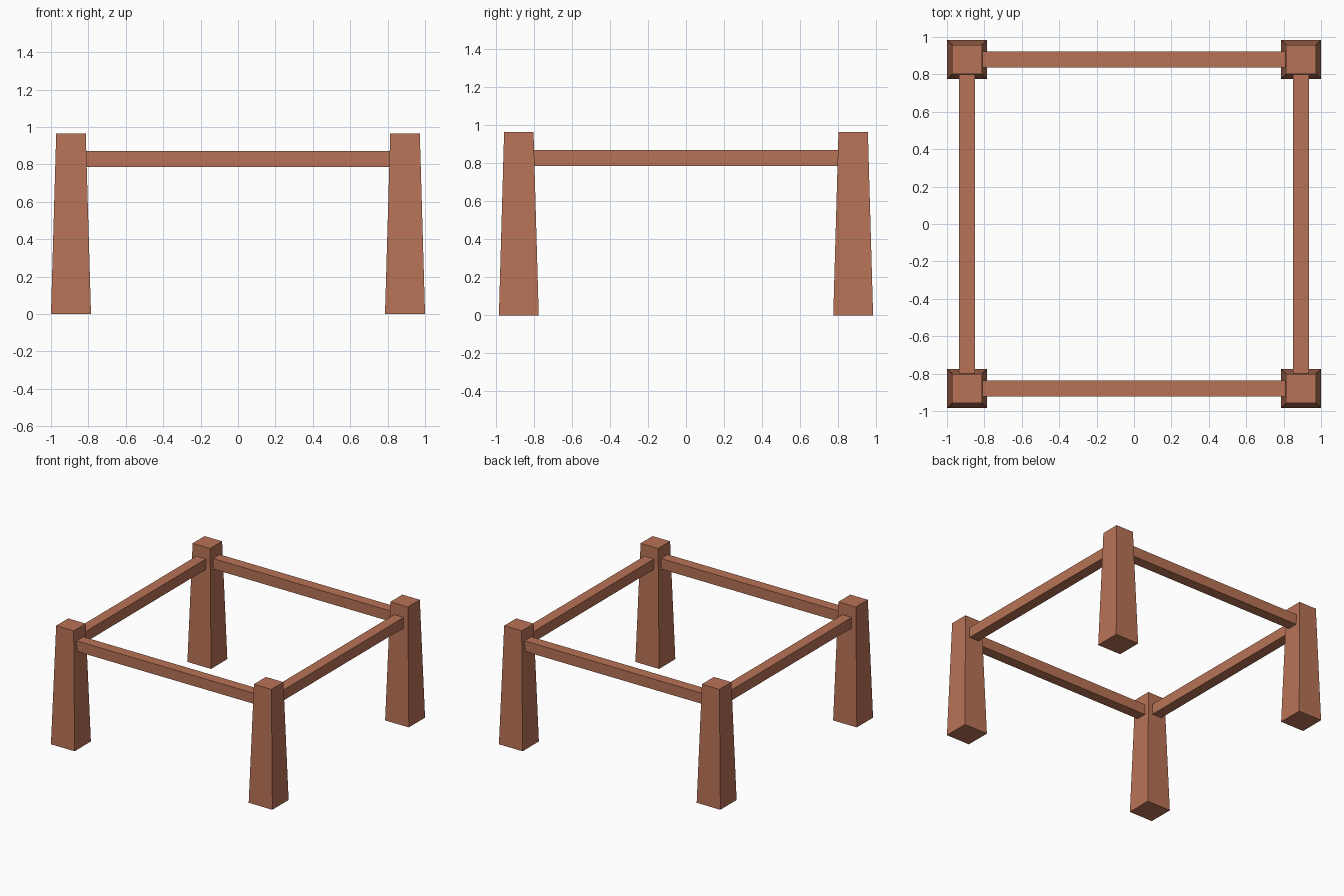
import bpy, bmesh

if "Cube" in bpy.data.objects:
    bpy.data.objects.remove(bpy.data.objects["Cube"])

CX, CY = 0.893, 0.88        # post centres
HEIGHT = 0.965
BOTTOM, TOP = 0.107, 0.079  # post half widths
RAIL_Z, RAIL = 0.828, 0.086 # rail centre height and thickness

wood = bpy.data.materials.new("terracotta_wood")
wood.diffuse_color = (0.479, 0.171, 0.093, 1)
wood.use_nodes = True
wood.node_tree.nodes["Principled BSDF"].inputs["Base Color"].default_value = wood.diffuse_color


def box(name, size, loc, taper=1.0):
    """Box centred at loc, with its top face scaled by taper."""
    bm = bmesh.new()
    bmesh.ops.create_cube(bm, size=1)
    for v in bm.verts:
        k = taper if v.co.z > 0 else 1.0
        v.co = (v.co.x * size[0] * k, v.co.y * size[1] * k, v.co.z * size[2])
    mesh = bpy.data.meshes.new(name)
    bm.to_mesh(mesh)
    bm.free()
    mesh.materials.append(wood)
    obj = bpy.data.objects.new(name, mesh)
    obj.location = loc
    bpy.context.collection.objects.link(obj)
    return obj


# Tapered corner posts
for sx, xname in ((-1, "left"), (1, "right")):
    for sy, yname in ((-1, "front"), (1, "back")):
        box(f"{yname}_{xname}_post", (2 * BOTTOM, 2 * BOTTOM * 0.98, HEIGHT),
            (sx * CX, sy * CY, HEIGHT / 2), TOP / BOTTOM)

# Rails, with their ends just let into the posts
inset = 0.075
for s, name in ((-1, "front"), (1, "back")):
    box(f"{name}_rail", (2 * (CX - inset), RAIL, RAIL), (0, s * CY, RAIL_Z))
for s, name in ((-1, "left"), (1, "right")):
    box(f"{name}_rail", (RAIL, 2 * (CY - inset), RAIL), (s * CX, 0, RAIL_Z))
